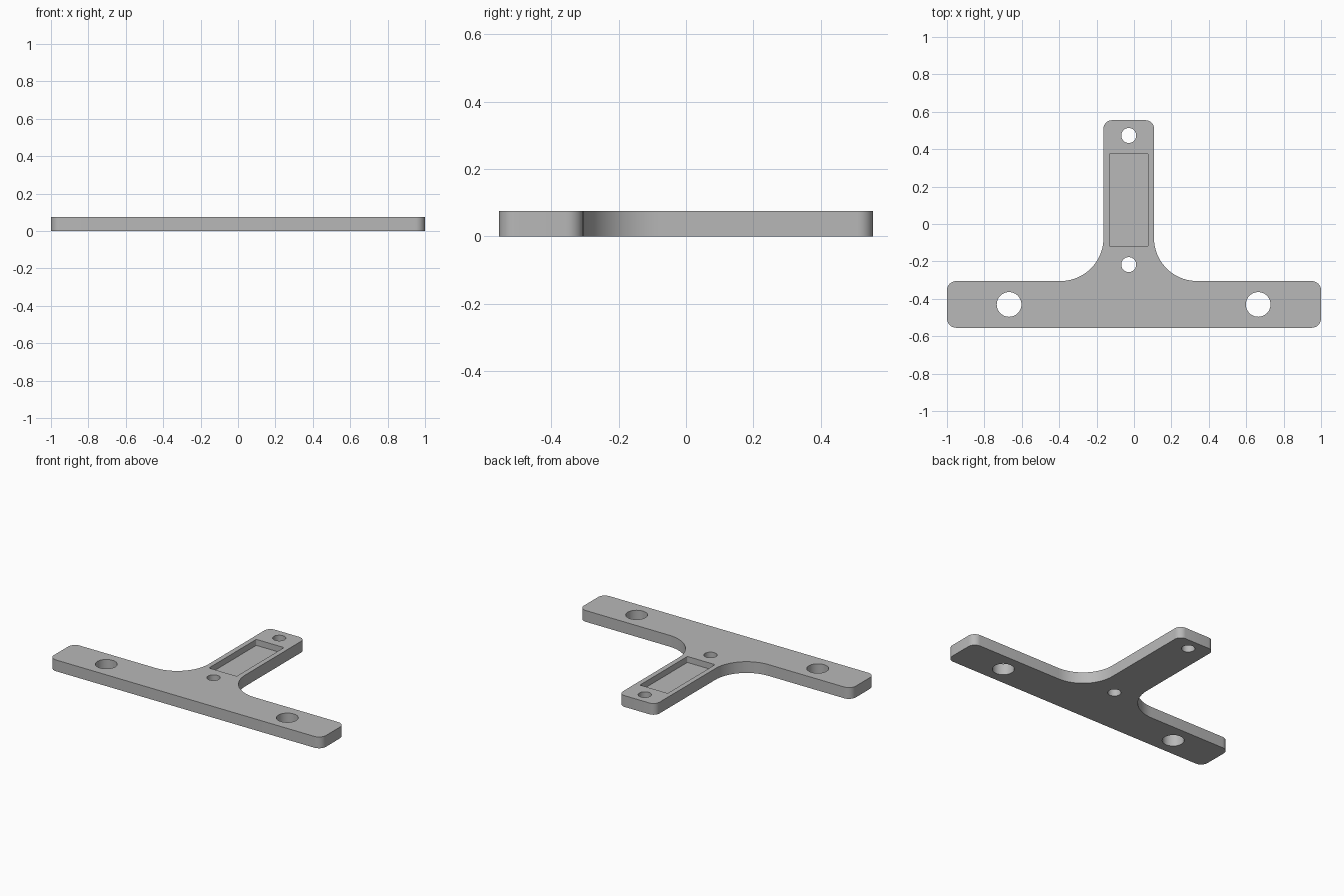
import bpy, bmesh, math
from mathutils import Vector

if "Cube" in bpy.data.objects:
    bpy.data.objects.remove(bpy.data.objects["Cube"])

THICK = 0.075
POCKET_FLOOR = 0.035
STEM_X = -0.028          # centre line of the stem

grey = bpy.data.materials.new("grey")
grey.diffuse_color = (0.48, 0.48, 0.48, 1)
grey.use_nodes = True
grey.node_tree.nodes["Principled BSDF"].inputs["Base Color"].default_value = grey.diffuse_color


def rounded(corners):
    """Outline from (x, y, radius) corners, each replaced by a tangent arc."""
    pts = []
    n = len(corners)
    for i, (x, y, r) in enumerate(corners):
        p = Vector((x, y))
        a = (Vector(corners[i - 1][:2]) - p).normalized()
        b = (Vector(corners[(i + 1) % n][:2]) - p).normalized()
        if r == 0:
            pts.append(p)
            continue
        centre = p + (a + b) * r          # all corners are right angles
        steps = 20 if r > 0.1 else 8
        for k in range(steps + 1):
            t = k / steps * math.pi / 2
            pts.append(centre - b * r * math.cos(t) - a * r * math.sin(t))
    return pts


def circle(x, y, r, n=48):
    return [Vector((x + r * math.cos(2 * math.pi * k / n),
                    y + r * math.sin(2 * math.pi * k / n))) for k in range(n)]


def prism(name, outline, z0, z1):
    """Extrude a flat outline between two heights."""
    bm = bmesh.new()
    face = bm.faces.new([bm.verts.new((p.x, p.y, z0)) for p in outline])
    top = bmesh.ops.extrude_face_region(bm, geom=[face])["geom"]
    bmesh.ops.translate(bm, vec=(0, 0, z1 - z0),
                        verts=[v for v in top if isinstance(v, bmesh.types.BMVert)])
    bmesh.ops.recalc_face_normals(bm, faces=bm.faces)
    mesh = bpy.data.meshes.new(name)
    bm.to_mesh(mesh)
    bm.free()
    mesh.materials.append(grey)
    obj = bpy.data.objects.new(name, mesh)
    bpy.context.collection.objects.link(obj)
    return obj


# T-shaped plate: crossbar, stem and large fillets in the inner corners
L, R = STEM_X - 0.135, STEM_X + 0.135
plate = prism("mounting_plate", rounded([
    (-1, -0.555, 0.05), (1, -0.555, 0.05), (1, -0.305, 0.05),
    (R, -0.305, 0.23), (R, 0.555, 0.045), (L, 0.555, 0.045),
    (L, -0.305, 0.23), (-1, -0.305, 0.05)]), 0, THICK)

# Bolt holes, pin holes and the rectangular pocket
cutters = [prism("hole_cutter", circle(x, y, r), -0.1, 0.2) for x, y, r in (
    (-0.668, -0.43, 0.066), (0.664, -0.43, 0.066),
    (STEM_X, 0.473, 0.04), (STEM_X, -0.217, 0.04))]
cutters.append(prism("pocket_cutter", rounded([
    (STEM_X - 0.102, -0.12, 0.006), (STEM_X + 0.102, -0.12, 0.006),
    (STEM_X + 0.102, 0.378, 0.006), (STEM_X - 0.102, 0.378, 0.006)]),
    POCKET_FLOOR, 0.2))

bpy.context.view_layer.objects.active = plate
for cutter in cutters:
    cutter.hide_render = True
    mod = plate.modifiers.new("cut", "BOOLEAN")
    mod.operation = "DIFFERENCE"
    mod.solver = "EXACT"
    mod.object = cutter
    bpy.ops.object.modifier_apply(modifier=mod.name)
    bpy.data.objects.remove(cutter)

bpy.ops.object.select_all(action="DESELECT")
plate.select_set(True)
bpy.ops.object.shade_smooth_by_angle(angle=math.radians(30))
